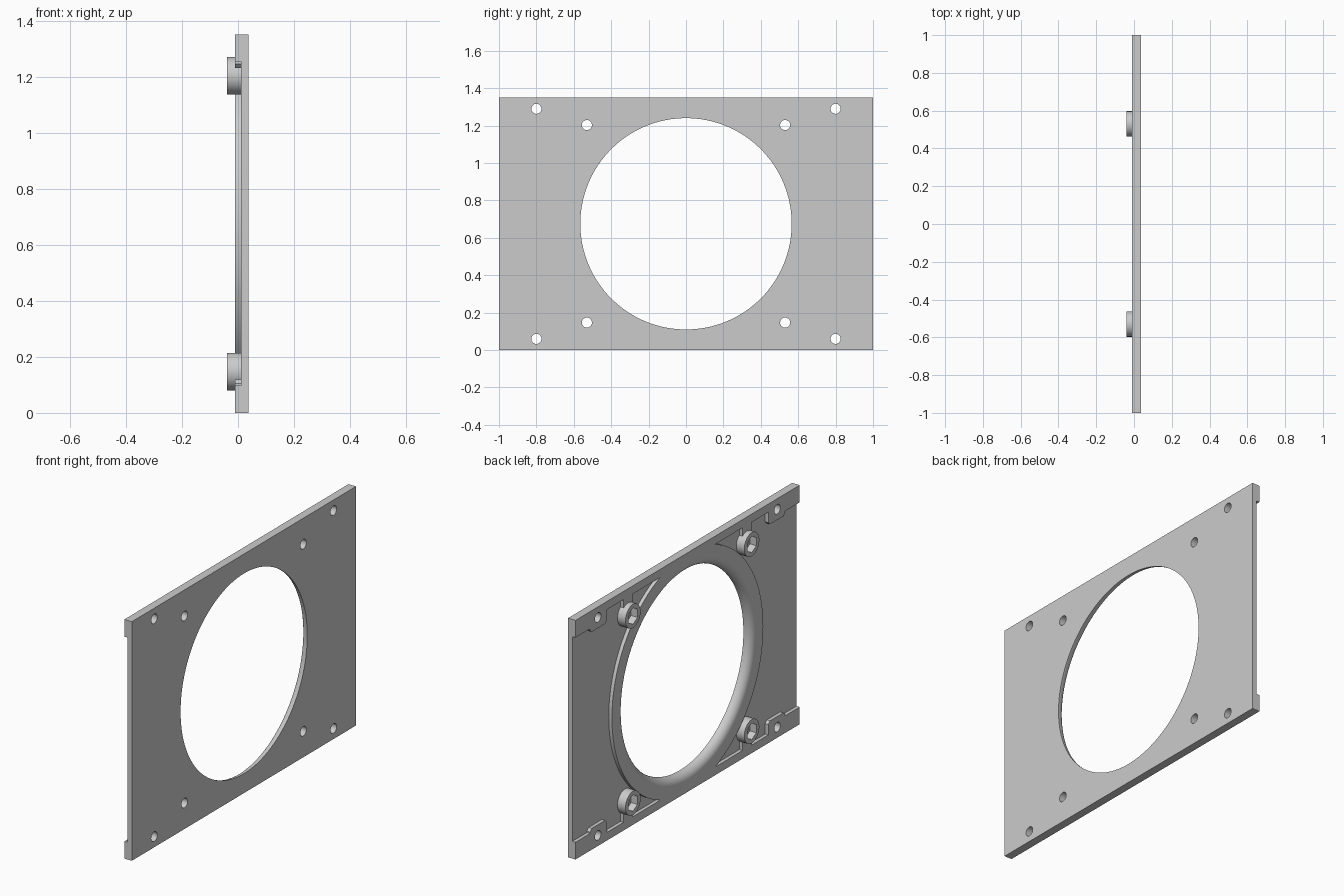
import bpy, bmesh
from math import sin, cos, pi, radians
from mathutils import Vector, Matrix

cube = bpy.data.objects.get("Cube")
if cube:
    bpy.data.objects.remove(cube)

FRONT, FLOOR, BACK = 0.037, 0.01, -0.01      # depth levels along x
HEIGHT = 1.35
MID = HEIGHT / 2
RING_R, HOLE_R, BOSS_R, BOLT_R = 0.675, 0.565, 0.067, 0.027

grey = bpy.data.materials.new("neutral grey")
grey.use_nodes = True
grey.diffuse_color = (0.6, 0.6, 0.6, 1)
grey.node_tree.nodes["Principled BSDF"].inputs["Base Color"].default_value = (0.6, 0.6, 0.6, 1)


def finish(name, bm):
    bmesh.ops.recalc_face_normals(bm, faces=bm.faces)
    mesh = bpy.data.meshes.new(name)
    bm.to_mesh(mesh)
    bm.free()
    mesh.materials.append(grey)
    obj = bpy.data.objects.new(name, mesh)
    bpy.context.collection.objects.link(obj)
    return obj


def extrude(name, outline, x0, x1):
    """Prism from a (y, z) outline, running along x."""
    bm = bmesh.new()
    face = bm.faces.new([bm.verts.new((x0, y, z)) for y, z in outline])
    new = bmesh.ops.extrude_face_region(bm, geom=[face])["geom"]
    verts = [v for v in new if isinstance(v, bmesh.types.BMVert)]
    bmesh.ops.translate(bm, verts=verts, vec=(x1 - x0, 0, 0))
    return finish(name, bm)


def circle(y, z, r, n):
    return [(y + r * sin(2 * pi * i / n), z + r * cos(2 * pi * i / n)) for i in range(n)]


def arc(a0, a1, n):
    """Points on the outer edge of the raised ring."""
    angles = [radians(a0 + (a1 - a0) * i / n) for i in range(n + 1)]
    return [(RING_R * cos(a), MID + RING_R * sin(a)) for a in angles]


def flip(points, sy=1, sz=1):
    return [(y * sy, z if sz > 0 else HEIGHT - z) for y, z in points]


def combine(target, other, operation):
    mod = target.modifiers.new(operation, "BOOLEAN")
    mod.operation = operation
    mod.solver = "EXACT"
    mod.object = other
    bpy.context.view_layer.objects.active = target
    bpy.ops.object.modifier_apply(modifier=mod.name)
    bpy.data.objects.remove(other)


# Solid panel
plate = extrude("mounting_plate", [(-1, 0), (1, 0), (1, HEIGHT), (-1, HEIGHT)], BACK, FRONT)

# Recessed side pockets, leaving edge strips, screw tabs and the ring
lower = [(1.1, 0.097), (0.87, 0.097), (0.87, 0.105), (0.855, 0.12), (0.735, 0.12),
         (0.72, 0.105), (0.72, 0.046), (0.57, 0.046), (0.57, 0.147), (0.53, 0.147)]
side = lower + arc(-45, 45, 40) + flip(lower, sz=-1)[::-1]
corner = [(0.49, 0.046), (0.49, 0.1), (0.53, 0.147)] + arc(-45, -68.7, 12)
for sy in (1, -1):
    combine(plate, extrude("side_pocket", flip(side, sy), BACK - 0.05, FLOOR), "DIFFERENCE")
    for sz in (1, -1):
        pocket = extrude("corner_pocket", flip(corner, sy, sz), BACK - 0.05, FLOOR)
        combine(plate, pocket, "DIFFERENCE")

# Flared central opening, cut with a lathed plug
lip = FRONT - BACK
profile = [(FRONT + 0.05, 0), (FRONT + 0.05, HOLE_R)]
profile += [(FRONT - lip * sin(t), HOLE_R + lip * (1 - cos(t)))
            for t in (i * pi / 16 for i in range(9))]
profile += [(BACK - 0.05, HOLE_R + lip), (BACK - 0.05, 0)]
bm = bmesh.new()
points = [bm.verts.new((x, 0, MID + r)) for x, r in profile]
edges = [bm.edges.new(pair) for pair in zip(points, points[1:])]
bmesh.ops.spin(bm, geom=points + edges, cent=(0, 0, MID), axis=(1, 0, 0),
               angle=2 * pi, steps=128)
bmesh.ops.remove_doubles(bm, verts=bm.verts, dist=0.0001)
combine(plate, finish("flared_plug", bm), "DIFFERENCE")

# Nut bosses with hexagonal sockets, and all bolt holes
for sy in (1, -1):
    for sz in (1, -1):
        y, z = flip([(0.53, 0.147)], sy, sz)[0]
        combine(plate, extrude("nut_boss", circle(y, z, BOSS_R, 48), -0.04, 0.02), "UNION")
        combine(plate, extrude("hex_socket", circle(y, z, 0.046, 6), -0.08, 0.0), "DIFFERENCE")
        for hole in ((0.53, 0.147), (0.8, 0.06)):
            y, z = flip([hole], sy, sz)[0]
            drill = extrude("bolt_hole", circle(y, z, BOLT_R, 32), -0.1, 0.1)
            combine(plate, drill, "DIFFERENCE")

# Smooth the round walls, keep the edges crisp
bpy.ops.object.select_all(action="DESELECT")
plate.select_set(True)
bpy.context.view_layer.objects.active = plate
bpy.ops.object.shade_smooth_by_angle(angle=radians(30))
